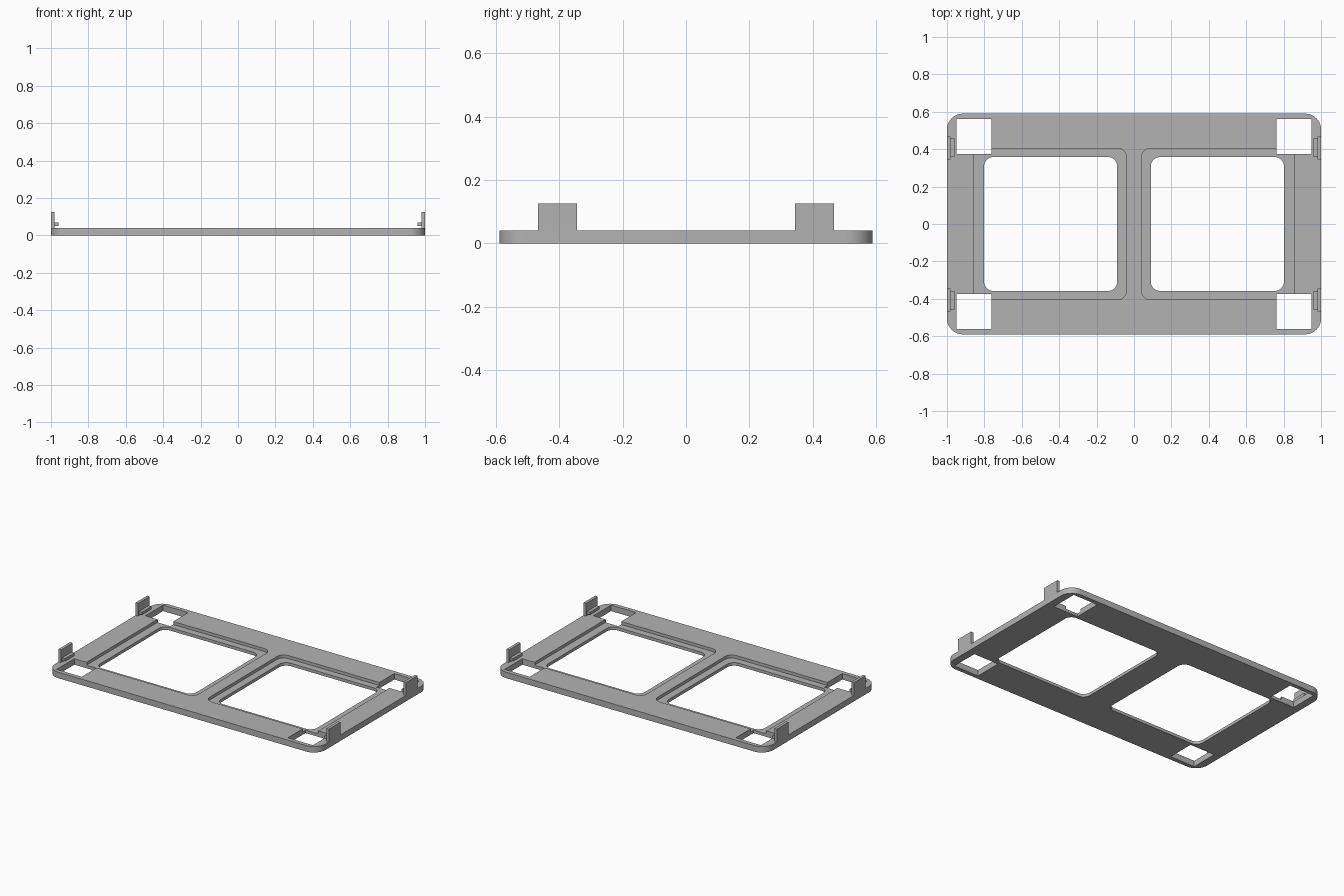
import bpy, bmesh, math

if "Cube" in bpy.data.objects:
    bpy.data.objects.remove(bpy.data.objects["Cube"])

grey = bpy.data.materials.new("plain grey")
grey.diffuse_color = (0.45, 0.45, 0.45, 1)
grey.use_nodes = True
grey.node_tree.nodes["Principled BSDF"].inputs["Base Color"].default_value = grey.diffuse_color


def slab(name, x0, x1, y0, y1, z0, z1, r=0.0, steps=10):
    """Upright prism over a rectangle, with optional rounded corners."""
    bm = bmesh.new()
    pts = []
    for cx, cy, a0 in ((x1 - r, y1 - r, 0), (x0 + r, y1 - r, 90),
                       (x0 + r, y0 + r, 180), (x1 - r, y0 + r, 270)):
        n = steps if r else 0
        for i in range(n + 1):
            a = math.radians(a0 + 90 * i / max(n, 1))
            pts.append((cx + r * math.cos(a), cy + r * math.sin(a), z0))
    face = bm.faces.new([bm.verts.new(p) for p in pts])
    top = bmesh.ops.extrude_face_region(bm, geom=[face])["geom"]
    bmesh.ops.translate(bm, vec=(0, 0, z1 - z0),
                        verts=[v for v in top if isinstance(v, bmesh.types.BMVert)])
    bmesh.ops.recalc_face_normals(bm, faces=bm.faces)
    me = bpy.data.meshes.new(name)
    bm.to_mesh(me)
    bm.free()
    me.materials.append(grey)
    ob = bpy.data.objects.new(name, me)
    bpy.context.collection.objects.link(ob)
    return ob


def mirrored(name, x0, x1, y0, y1, *rest, **kw):
    """The same slab on the left and right sides."""
    return [slab(name + "_right", x0, x1, y0, y1, *rest, **kw),
            slab(name + "_left", -x1, -x0, y0, y1, *rest, **kw)]


# Base plate
T = 0.04
plate = slab("base_plate", -1, 1, -0.59, 0.59, 0, T, 0.085)

# Stepped recesses, window openings and square corner holes
cutters = mirrored("recess_cutter", 0.04, 0.858, -0.405, 0.405, 0.02, 0.1, r=0.05)
cutters += mirrored("window_cutter", 0.09, 0.802, -0.358, 0.358, -0.1, 0.1, r=0.05)
for y0, y1 in ((0.375, 0.562), (-0.562, -0.375)):
    cutters += mirrored("corner_cutter", 0.762, 0.948, y0, y1, -0.1, 0.1)
for c in cutters:
    m = plate.modifiers.new("cut", "BOOLEAN")
    m.operation, m.solver, m.object = "DIFFERENCE", "EXACT", c

# Bake the cuts, then discard the cutters
dg = bpy.context.evaluated_depsgraph_get()
plate.data = bpy.data.meshes.new_from_object(plate.evaluated_get(dg))
plate.modifiers.clear()
for c in cutters:
    bpy.data.objects.remove(c)
bpy.context.view_layer.objects.active = plate
plate.select_set(True)
bpy.ops.object.shade_smooth_by_angle(angle=math.radians(30))

# Upright clips on the short edges, each with a small inner ledge
for end, s in (("back", 1), ("front", -1)):
    y0, y1 = sorted((s * 0.345, s * 0.468))
    mirrored(end + "_clip", 0.981, 1.0, y0, y1, T, 0.125)
    mirrored(end + "_clip_ledge", 0.96, 0.981, y0 + 0.012, y1 - 0.012, 0.05, 0.068)
